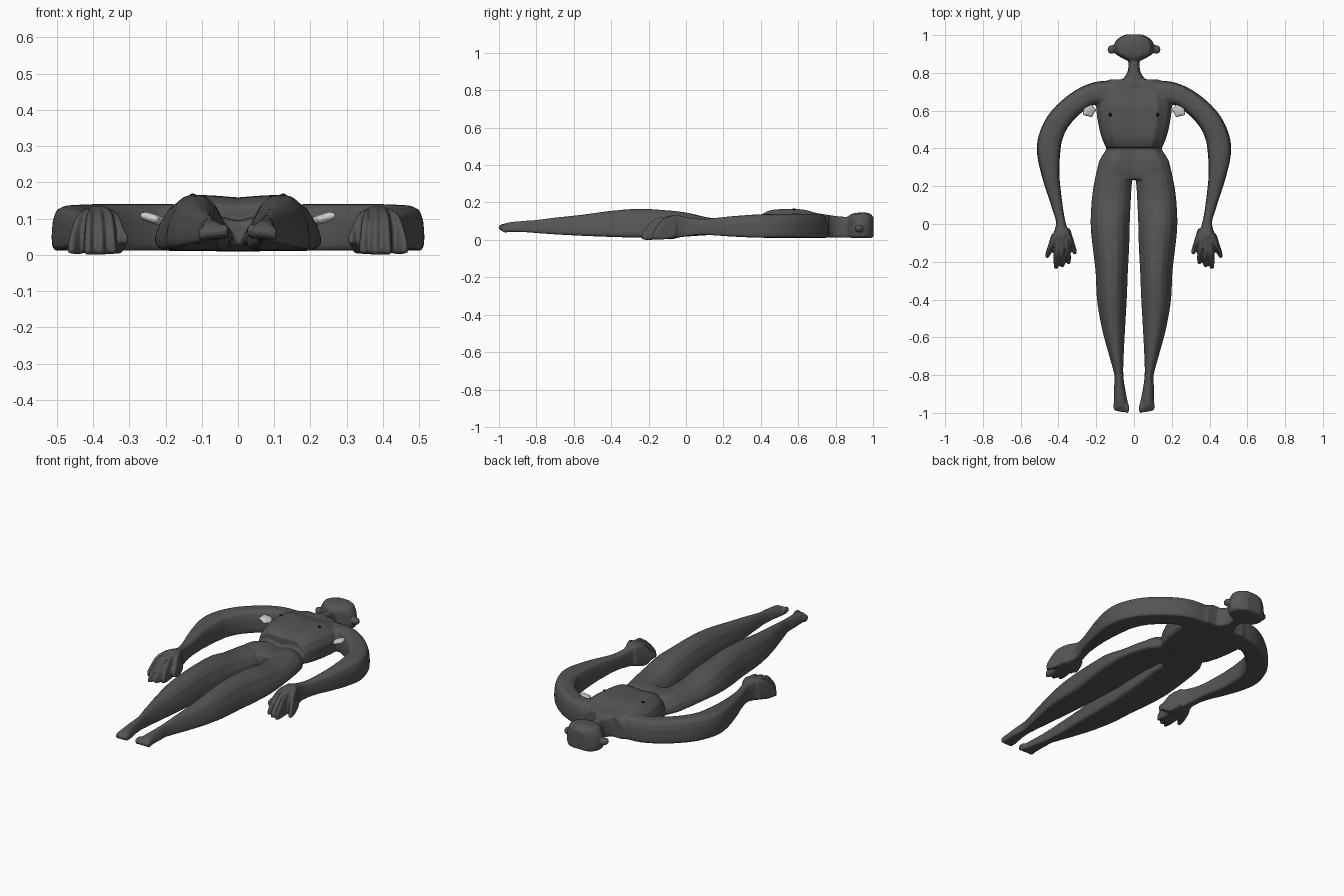
import bpy, bmesh, math
from mathutils import Vector, Matrix

if "Cube" in bpy.data.objects:
    bpy.data.objects.remove(bpy.data.objects["Cube"])


def material(name, v):
    m = bpy.data.materials.new(name)
    m.diffuse_color = (v, v, v, 1)
    m.use_nodes = True
    m.node_tree.nodes["Principled BSDF"].inputs["Base Color"].default_value = m.diffuse_color
    return m


DARK = material("dark_grey", 0.09)
LIGHT = material("light_grey", 0.75)
BLACK = material("black", 0.005)

# Cross-sections: u across (-1..1), w from underside (0) to top (1)
def symmetric(half):
    return half + [(-u, w) for u, w in reversed(half) if u != 0]


LIMB = symmetric([(-0.85, 0), (-0.97, 0.08), (-1, 0.3), (-0.95, 0.65),
                  (-0.78, 0.9), (-0.4, 0.99), (0, 1)])
THIGH = symmetric([(-0.85, 0), (-0.98, 0.07), (-1, 0.2), (-0.9, 0.48),
                   (-0.65, 0.8), (-0.35, 0.96), (0, 1)])
CHEST = symmetric([(-0.93, 0), (-1, 0.1), (-1, 0.5), (-0.9, 0.75),
                   (-0.62, 0.99), (-0.3, 0.97), (0, 0.94)])
HIP = symmetric([(-0.9, 0), (-1, 0.15), (-0.95, 0.5), (-0.75, 0.88),
                 (-0.5, 1), (-0.25, 0.92), (0, 0.78)])


def catmull(pts, n=6):
    out = []
    for i in range(len(pts) - 1):
        q = [pts[max(i - 1, 0)], pts[i], pts[i + 1], pts[min(i + 2, len(pts) - 1)]]
        for k in range(n):
            t = k / n
            out.append([0.5 * (2 * b + (c - a) * t + (2 * a - 5 * b + 4 * c - d) * t * t
                        + (3 * b - a - 3 * c + d) * t ** 3) for a, b, c, d in zip(*q)])
    return out + [list(pts[-1])]


def loft(bm, stations, section, side=1):
    """Stations: x, y, half width, z low, z high."""
    st = catmull(stations)
    rings = []
    for i, (x, y, w, z0, z1) in enumerate(st):
        a, b = st[max(i - 1, 0)], st[min(i + 1, len(st) - 1)]
        t = Vector((b[0] - a[0], b[1] - a[1])).normalized()
        rings.append([bm.verts.new((side * (x - t.y * u * w), y + t.x * u * w,
                                    z0 + (z1 - z0) * v)) for u, v in section])
    n = len(section)
    faces = [bm.faces.new(rings[0]), bm.faces.new(rings[-1][::-1])]
    for r, s in zip(rings, rings[1:]):
        for j in range(n):
            faces.append(bm.faces.new((r[j], s[j], s[(j + 1) % n], r[(j + 1) % n])))
    bmesh.ops.recalc_face_normals(bm, faces=faces)


def ball(bm, loc, scale):
    m = Matrix.Translation(loc) @ Matrix.Diagonal((*scale, 1))
    bmesh.ops.create_uvsphere(bm, u_segments=16, v_segments=10, radius=1, matrix=m)


def finish(bm, name, mat):
    me = bpy.data.meshes.new(name)
    bm.to_mesh(me)
    bm.free()
    me.materials.append(mat)
    for p in me.polygons:
        p.use_smooth = True
    ob = bpy.data.objects.new(name, me)
    bpy.context.collection.objects.link(ob)
    return ob


bm = bmesh.new()
# Head and neck
loft(bm, [(0, .862, .03, .015, .12), (0, .878, .062, .012, .135), (0, .9, .097, .01, .143),
          (0, .93, .108, .01, .146), (0, .96, .102, .01, .146), (0, .985, .08, .01, .14),
          (0, 1.003, .045, .015, .12)], LIMB)
loft(bm, [(0, .92, .03, .012, .12), (0, .83, .03, .012, .125), (0, .785, .045, .012, .13),
          (0, .73, .1, .012, .138)], LIMB)
# Ribcage, ending in an abrupt lower edge
loft(bm, [(0, .765, .13, .012, .135), (0, .70, .19, .01, .145), (0, .62, .2, .01, .165),
          (0, .52, .187, .01, .167), (0, .45, .168, .01, .16), (0, .405, .148, .012, .14)], CHEST)
# Belly and hips
loft(bm, [(0, .46, .14, .015, .09), (0, .40, .148, .015, .095), (0, .34, .182, .018, .112),
          (0, .28, .198, .022, .114), (0, .235, .2, .027, .105)], HIP)

for s in (1, -1):
    # Ear
    ball(bm, (s * .12, .924, .062), (.021, .024, .02))
    # Leg and foot
    loft(bm, [(.1, .33, .085, .02, .105), (.108, .24, .098, .024, .112), (.12, .13, .104, .026, .118),
              (.126, 0, .104, .018, .147), (.122, -.12, .097, .012, .16), (.118, -.25, .086, .012, .167),
              (.117, -.4, .079, .016, .156), (.108, -.55, .062, .022, .136), (.092, -.7, .038, .03, .12),
              (.08, -.8, .024, .037, .108), (.077, -.87, .03, .042, .102), (.071, -.94, .037, .043, .095),
              (.067, -.972, .039, .045, .088)], THIGH, s)
    # Toes
    for i, (x, r) in enumerate([(.037, .013), (.055, .01), (.071, .01), (.086, .009), (.1, .009)]):
        ball(bm, (s * x, -.975 + i * .003, .066 - i * .002), (r, .028, .02))
    # Arm down to the palm
    loft(bm, [(.08, .675, .09, .012, .138), (.2, .692, .06, .012, .14), (.3, .645, .058, .012, .14),
              (.39, .56, .061, .012, .14), (.438, .47, .063, .012, .138), (.452, .38, .062, .012, .136),
              (.44, .25, .046, .018, .127), (.408, .1, .03, .027, .113), (.388, .01, .025, .02, .12),
              (.385, -.06, .044, .01, .135), (.387, -.11, .052, .005, .115)], LIMB, s)
    # Fingers
    for bx, by, tx, ty, z in [(.36, -.03, .309, -.16, .03), (.36, -.08, .345, -.212, .006),
                              (.383, -.09, .378, -.228, .003), (.405, -.09, .413, -.238, .003),
                              (.415, -.06, .463, -.178, .006)]:
        loft(bm, [(bx, by, .022, .015, .13), ((bx + tx) / 2, (by + ty) / 2, .017, .003, .115),
                  (tx * .8 + bx * .2, ty * .8 + by * .2, .014, z - .003, .075),
                  (tx, ty, .009, z, z + .032)], THIGH, s)

# Fuse everything into one smooth skin
body = finish(bm, "body", DARK)
rm = body.modifiers.new("fuse", 'REMESH')
rm.mode = 'VOXEL'
rm.voxel_size = 0.006
rm.use_smooth_shade = True
sm = body.modifiers.new("soften", 'SMOOTH')
sm.factor = 0.5
sm.iterations = 6

for s, tag in ((1, "right"), (-1, "left")):
    # Chest dot
    bm = bmesh.new()
    ball(bm, (s * .125, .578, .163), (.009, .009, .006))
    finish(bm, "chest_dot_" + tag, BLACK)

    # Puffy five-pointed star under the arm
    bm = bmesh.new()
    tilt = Matrix.Translation((s * .238, .602, .101)) @ Matrix.Rotation(-s * .3, 4, 'Y')
    rim = []
    for k in range(10):
        r = .049 if k % 2 == 0 else .028
        a = math.pi / 2 + .25 * s + k * math.pi / 5
        rim.append((r * math.cos(a), r * math.sin(a)))
    rows = [[bm.verts.new(tilt @ Vector((x * f, y * f, z))) for x, y in rim]
            for f, z in ((.55, -.013), (1, -.007), (1, .007), (.55, .013))]
    for a, b in zip(rows, rows[1:]):
        for k in range(10):
            bm.faces.new((a[k], a[(k + 1) % 10], b[(k + 1) % 10], b[k]))
    for row, z in ((rows[0][::-1], -.014), (rows[3], .014)):
        c = bm.verts.new(tilt @ Vector((0, 0, z)))
        for k in range(10):
            bm.faces.new((row[k], row[(k + 1) % 10], c))
    bmesh.ops.recalc_face_normals(bm, faces=bm.faces)
    star = finish(bm, "star_" + tag, LIGHT)
    star.modifiers.new("round", 'SUBSURF').levels = 2
